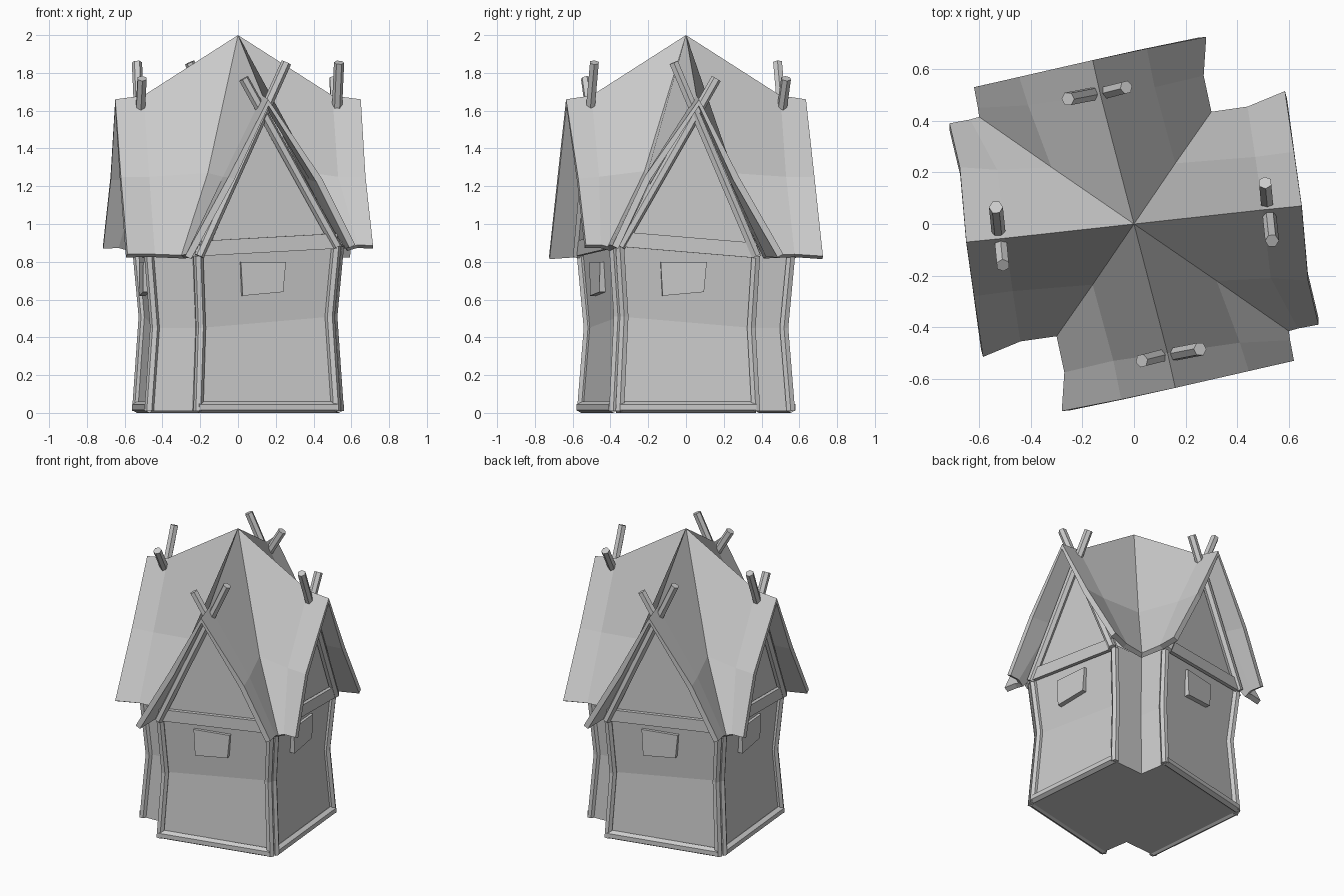
import bpy, bmesh, math
from mathutils import Vector, Matrix

if "Cube" in bpy.data.objects:
    bpy.data.objects.remove(bpy.data.objects["Cube"])

HALF_TURN = Matrix.Rotation(math.pi, 4, 'Z')


def make(name, verts, faces):
    me = bpy.data.meshes.new(name)
    bm = bmesh.new()
    vs = [bm.verts.new(v) for v in verts]
    for f in faces:
        bm.faces.new([vs[i] for i in f])
    bmesh.ops.remove_doubles(bm, verts=bm.verts, dist=.001)
    bmesh.ops.recalc_face_normals(bm, faces=bm.faces)
    bm.to_mesh(me)
    bm.free()
    ob = bpy.data.objects.new(name, me)
    bpy.context.collection.objects.link(ob)
    return ob


def pair(name, verts, faces):
    # the house repeats after a half turn
    make(name + "_1", verts, faces)
    make(name + "_2", [HALF_TURN @ Vector(v) for v in verts], faces)


def rod(name, pts, r, sides=6):
    # straight or kinked pole with closed ends
    pts = [Vector(p) for p in pts]
    d = (pts[-1] - pts[0]).normalized()
    ref = Vector((1, 0, 0)) if abs(d.z) > 0.9 else Vector((0, 0, 1))
    u = d.cross(ref).normalized()
    w = d.cross(u)
    verts, faces = [], []
    for p in pts:
        for i in range(sides):
            t = 2 * math.pi * (i + 0.5) / sides
            verts.append(p + r * (math.cos(t) * u + math.sin(t) * w))
    for k in range(len(pts) - 1):
        for i in range(sides):
            j = (i + 1) % sides
            faces.append((k * sides + i, k * sides + j,
                          (k + 1) * sides + j, (k + 1) * sides + i))
    n = (len(pts) - 1) * sides
    faces += [list(range(sides))[::-1], list(range(n, n + sides))]
    pair(name, verts, faces)


def slab(name, quad, depth):
    # flat quad pushed outward into a board
    q = [Vector(p) for p in quad]
    n = (q[1] - q[0]).cross(q[3] - q[0]).normalized() * depth
    pair(name, q + [p + n for p in q],
         [(0, 1, 2, 3), (4, 5, 6, 7), (0, 1, 5, 4), (1, 2, 6, 5), (2, 3, 7, 6), (3, 0, 4, 7)])


# Walls: notched plan, pinched at mid height
plan = [(-.21, -.55), (.535, -.375), (.465, .375), (.24, .36)]
mid_z, top_z = [.45, .51, .45, .45], [.86, .91, .86, .86]
plan += [(-x, -y) for x, y in plan]
mid_z, top_z = mid_z * 2, top_z * 2
PINCH = .935
walls = ([(x, y, .01) for x, y in plan]
         + [(x * PINCH, y * PINCH, z) for (x, y), z in zip(plan, mid_z)]
         + [(x, y, z) for (x, y), z in zip(plan, top_z)])
faces = [list(range(8))]
for k in (0, 8):
    for i in range(8):
        j = (i + 1) % 8
        faces.append((k + i, k + j, k + 8 + j, k + 8 + i))
make("walls", walls, faces)

# Timber and gable wall for the front and right faces (ends: left, right)
sides = {
    "front": dict(l=(-.21, -.555), r=(.52, -.385), zl=.83, zr=.88, ml=.45, mr=.51,
                  peak=(.135, -.47, 1.66), lt=(.256, -.485, 1.855), rt=(.03, -.53, 1.77)),
    "right": dict(l=(.535, -.35), r=(.47, .37), zl=.88, zr=.83, ml=.51, mr=.45,
                  peak=(.49, .05, 1.66), lt=(.508, .16, 1.77), rt=(.535, -.065, 1.855)),
}
for name, s in sides.items():
    L, R = Vector((*s["l"], 0)), Vector((*s["r"], 0))
    along = (R - L).normalized()
    out = along.cross(Vector((0, 0, 1)))
    Z = lambda z: Vector((0, 0, z))
    pair(name + "_gable_wall", [L - along * .03 + Z(s["zl"]), R + along * .03 + Z(s["zr"]),
                                s["peak"]], [(0, 1, 2)])
    # corner posts and sill
    for tag, p, zm, zt in (("left", L, s["ml"], s["zl"]), ("right", R, s["mr"], s["zr"])):
        rod(f"{name}_{tag}_post", [p + Z(.01), p * PINCH + Z(zm), p + Z(zt)], .026)
    rod(name + "_sill", [L + Z(.03), R + Z(.03)], .03)
    # beam under the gable
    a, b = L + out * .005, R + out * .005
    slab(name + "_beam", [a + Z(s["zl"]), b + Z(s["zr"] - .01),
                          b + Z(s["zr"] + .07), a + Z(s["zl"] + .08)], .025)
    # crooked window
    c = (L + R) / 2 - out * .03
    slab(name + "_window", [c - along * .135 + Z(.62), c + along * .085 + Z(.64),
                            c + along * .10 + Z(.80), c - along * .145 + Z(.80)], .038)
    # crossing gable poles
    rod(name + "_left_gable_pole", [L + out * .02 + Z(s["zl"]), s["lt"]], .027)
    rod(name + "_right_gable_pole", [R + out * .02 + Z(s["zr"]), s["rt"]], .027)

# Roof: each slope is a 3x3 grid, rows ridge / kink / eave, columns inner / wall line / gable end
apex = (0, 0, 2)
slopes = [
    # front gable, left slope
    [apex, (.13, -.5, 1.68), (.16, -.635, 1.66),
     (-.16, -.235, 1.27), (-.08, -.53, 1.25), (-.05, -.68, 1.25),
     (-.30, -.435, .835), (-.27, -.575, .84), (-.28, -.725, .83)],
    # front gable, right slope
    [apex, (.13, -.5, 1.68), (.16, -.635, 1.66),
     (.32, -.22, 1.28), (.41, -.46, 1.25), (.445, -.57, 1.24),
     (.60, -.415, .88), (.605, -.45, .89), (.62, -.53, .89)],
    # right gable, front slope
    [apex, (.5, .055, 1.68), (.65, .07, 1.66),
     (.32, -.22, 1.28), (.53, -.21, 1.25), (.675, -.22, 1.25),
     (.60, -.415, .88), (.635, -.405, .89), (.715, -.39, .885)],
    # right gable, back slope
    [apex, (.5, .055, 1.68), (.65, .07, 1.66),
     (.16, .235, 1.27), (.47, .26, 1.25), (.62, .28, 1.25),
     (.30, .435, .835), (.44, .455, .84), (.585, .515, .84)],
]
grid = [(0, 1, 4, 3), (1, 2, 5, 4), (3, 4, 7, 6), (4, 5, 8, 7)]
verts, faces = [], []
for turn in (Matrix.Identity(4), HALF_TURN):
    for slope in slopes:
        faces += [[i + len(verts) for i in f] for f in grid]
        verts += [turn @ Vector(v) for v in slope]
roof = make("roof", verts, faces)
# make the skin face outward, then thicken it inward
if sum(p.normal.z for p in roof.data.polygons) < 0:
    roof.data.flip_normals()
thick = roof.modifiers.new("thickness", 'SOLIDIFY')
thick.thickness = .035
thick.offset = -1
